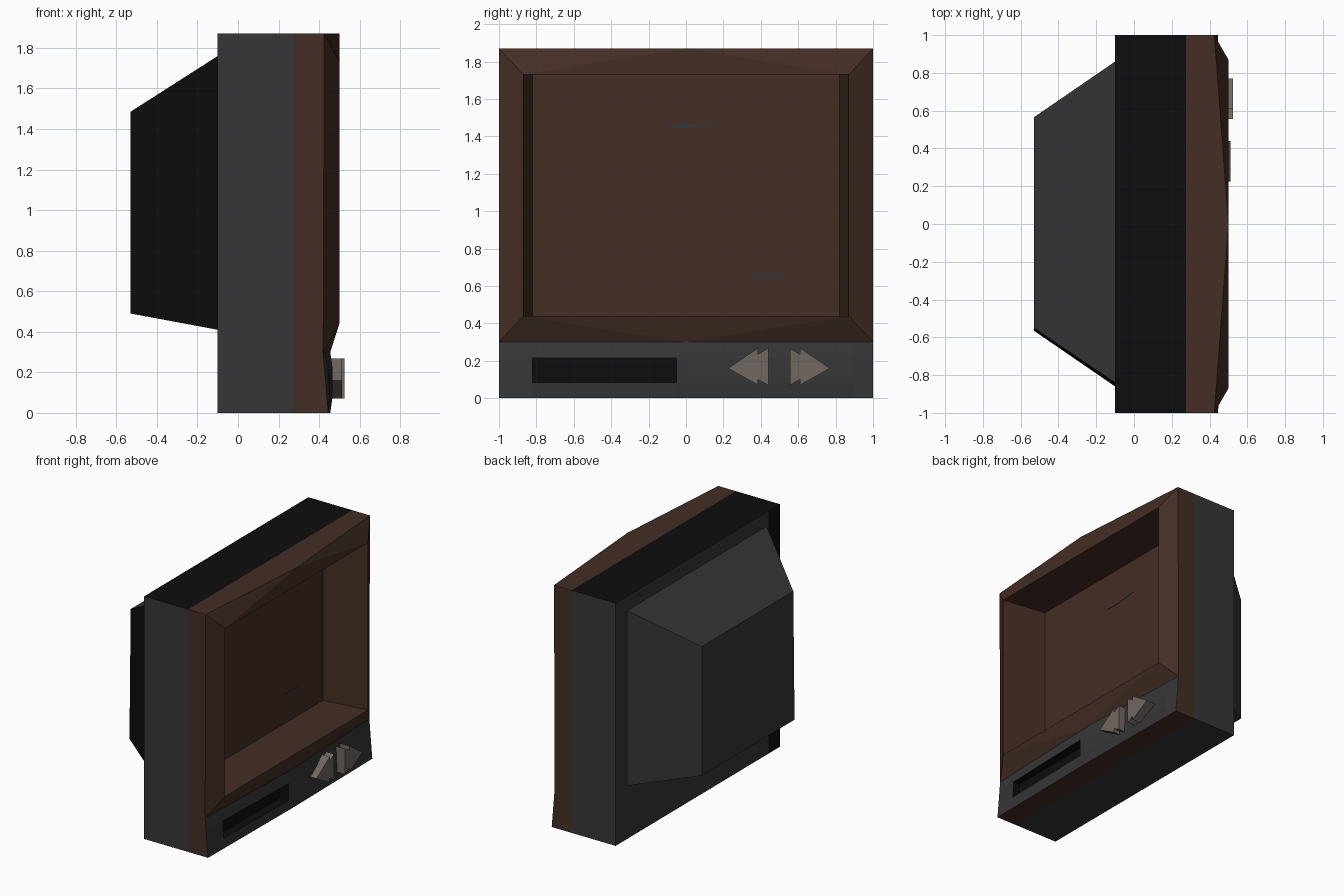
import bpy, bmesh

old = bpy.data.objects.get("Cube")
if old:
    bpy.data.objects.remove(old, do_unlink=True)


def material(name, rgb):
    m = bpy.data.materials.new(name)
    m.use_nodes = True
    col = (*rgb, 1)
    m.diffuse_color = col
    bsdf = m.node_tree.nodes["Principled BSDF"]
    bsdf.inputs["Base Color"].default_value = col
    bsdf.inputs["Roughness"].default_value = 0.9
    return m


GREY, BLACK, BROWN, BEIGE = range(4)
MATS = [material("dark grey plastic", (0.037, 0.037, 0.037)),
        material("black plastic", (0.004, 0.004, 0.004)),
        material("brown casing", (0.058, 0.027, 0.018)),
        material("beige buttons", (0.165, 0.135, 0.12))]


def finish(name, bm, recalc=True):
    if recalc:
        bmesh.ops.recalc_face_normals(bm, faces=bm.faces[:])
    me = bpy.data.meshes.new(name)
    bm.to_mesh(me)
    bm.free()
    for m in MATS:
        me.materials.append(m)
    ob = bpy.data.objects.new(name, me)
    bpy.context.collection.objects.link(ob)
    return ob


def face(bm, verts, mat):
    f = bm.faces.new(verts)
    f.material_index = mat
    return f


def loft(bm, a, b, mat_rule):
    n = len(a)
    for i in range(n):
        j = (i + 1) % n
        face(bm, (a[i], a[j], b[j], b[i]), mat_rule(i))


def prism(name, outline, x0, x1, mat):
    bm = bmesh.new()
    a = [bm.verts.new((x0, y, z)) for y, z in outline]
    b = [bm.verts.new((x1, y, z)) for y, z in outline]
    loft(bm, a, b, lambda i: mat)
    face(bm, a, mat)
    face(bm, b, mat)
    return finish(name, bm)


def rect(y0, y1, z0, z1):
    return [(y0, z0), (y1, z0), (y1, z1), (y0, z1)]


H, SILL = 1.87, 0.3

# cabinet: grey rear shell, brown front sleeve, sloped frame and screen recess
bm = bmesh.new()
outline = [(-1, 0), (-.86, 0), (0, 0), (1, 0), (1, SILL),
           (1, H), (0, H), (-.86, H), (-1, H), (-1, SILL)]
front_x = [.445, .4464, .455, .445, .42, .425, .5, .4355, .425, .42]
rear = [bm.verts.new((-.1, y, z)) for y, z in outline]
seam = [bm.verts.new((.275, y, z)) for y, z in outline]
o = [bm.verts.new((x, y, z)) for x, (y, z) in zip(front_x, outline)]
loft(bm, rear, seam, lambda i: BLACK if 5 <= i <= 7 else GREY)
loft(bm, seam, o, lambda i: BROWN)
face(bm, [rear[i] for i in (0, 1, 7, 8, 9)], BLACK)
face(bm, rear[1:8], GREY)
mid = bm.verts.new((.455, 0, SILL))
rim = [bm.verts.new((.5, y, z)) for y, z in rect(-.87, .87, .44, 1.73)]
a, b, c, d = rim
for vs in ((o[9], mid, a), (mid, b, a), (mid, o[4], b), (o[4], o[5], c, b),
           (o[5], o[6], c), (o[6], d, c), (o[6], o[7], d), (o[7], o[8], d),
           (o[8], o[9], a, d)):
    face(bm, vs, BROWN)
screen = [bm.verts.new((.15, y, z)) for y, z in rect(-.82, .82, .44, 1.73)]
loft(bm, rim, screen, lambda i: BROWN)
face(bm, screen, BROWN)
finish("cabinet", bm)

# control panel below the screen, with a recessed slot
bm = bmesh.new()
ys = [-1, -.82, -.05, 0, .9, 1]
zs = [0, .085, .215, SILL]


def panel_x(y, z):
    bulge = .012 if abs(y) < 1 and 0 < z < SILL else 0
    return .455 - abs(y) * (.01 + .025 * z / SILL) + bulge


grid = [[bm.verts.new((panel_x(y, z), y, z)) for z in zs] for y in ys]
slot = None
for i in range(len(ys) - 1):
    for j in range(len(zs) - 1):
        f = face(bm, (grid[i][j], grid[i + 1][j],
                      grid[i + 1][j + 1], grid[i][j + 1]), GREY)
        if (i, j) == (1, 1):
            slot = f
slot = bmesh.ops.extrude_discrete_faces(bm, faces=[slot])["faces"][0]
for v in slot.verts:
    v.co.x = .39
for e in slot.edges:
    for f in e.link_faces:
        f.material_index = BLACK
finish("control_panel", bm, recalc=False)

# tapered rear housing
bm = bmesh.new()
base = [bm.verts.new((-.1, y, z)) for y, z in
        ((-.86, .41), (.86, .41), (.86, 1.76), (-.84, 1.76))]
back = [bm.verts.new((-.53, y, z)) for y, z in
        ((-.565, .49), (.565, .49), (.565, 1.485), (-.55, 1.485))]
loft(bm, base, back, lambda i: BLACK if i == 3 else GREY)
face(bm, base, GREY)
face(bm, back, GREY)
finish("rear_housing", bm)

# double-arrow buttons, mirrored about their shared centre
arrow = [(.225, .16), (.385, .268), (.385, .235), (.44, .268),
         (.44, .07), (.385, .1), (.385, .07)]
prism("rewind_button", arrow, .42, .512, BEIGE)
prism("forward_button", [(.995 - y, z) for y, z in arrow], .42, .525, BEIGE)

# small marks on the screen
prism("upper_screen_mark", [(-.12, 1.445), (0, 1.445), (.17, 1.465),
                            (.16, 1.475), (-.05, 1.465)], .148, .153, GREY)
prism("lower_screen_mark", rect(.35, .52, .635, .665), .148, .153, GREY)
